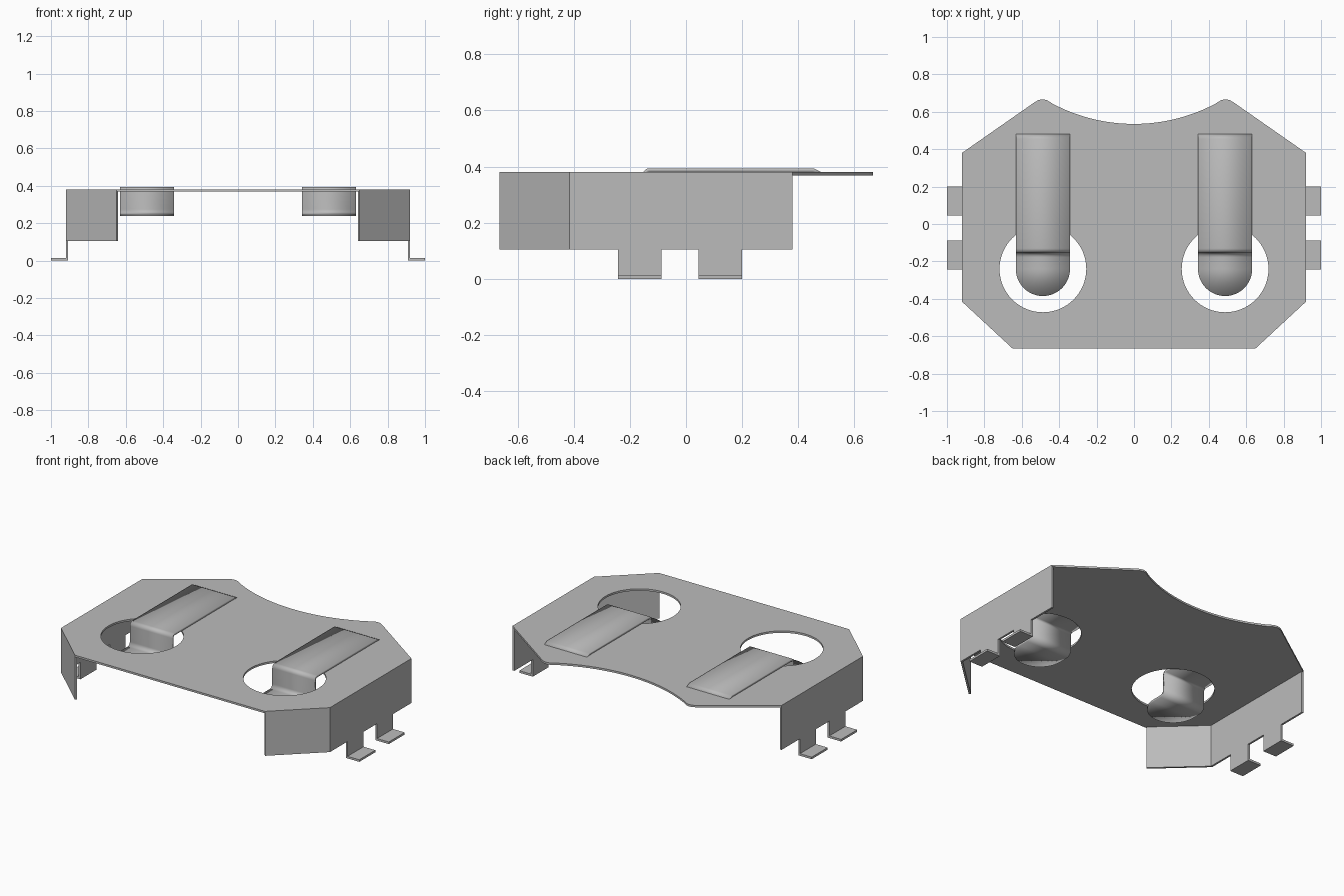
import bpy, bmesh, math
from mathutils import Vector

cube = bpy.data.objects.get("Cube")
if cube:
    bpy.data.objects.remove(cube, do_unlink=True)

steel = bpy.data.materials.new("brushed steel grey")
steel.use_nodes = True
GREY = (0.5, 0.5, 0.5, 1)
steel.diffuse_color = GREY
steel.node_tree.nodes["Principled BSDF"].inputs["Base Color"].default_value = GREY

TOP, SHEET = 0.38, 0.012      # upper face of the plate, sheet thickness
CX, HOLE_Y = 0.487, -0.24     # hole centre


def make_object(name, bm):
    bmesh.ops.recalc_face_normals(bm, faces=bm.faces)
    mesh = bpy.data.meshes.new(name)
    bm.to_mesh(mesh)
    bm.free()
    mesh.materials.append(steel)
    obj = bpy.data.objects.new(name, mesh)
    bpy.context.collection.objects.link(obj)
    return obj


def prism(name, loops, place, push):
    """Fill 2D loops (first outline, then holes) and extrude along push."""
    bm = bmesh.new()
    for loop in loops:
        vs = [bm.verts.new(place(a, b)) for a, b in loop]
        for i, v in enumerate(vs):
            bm.edges.new((v, vs[(i + 1) % len(vs)]))
    bmesh.ops.triangle_fill(bm, edges=bm.edges[:], use_beauty=True)
    new = bmesh.ops.extrude_face_region(bm, geom=bm.faces[:])["geom"]
    bmesh.ops.translate(bm, vec=Vector(push),
                        verts=[g for g in new if isinstance(g, bmesh.types.BMVert)])
    return make_object(name, bm)


def arc(cx, cy, r, a0, a1, n):
    return [(cx + r * math.cos(math.radians(a0 + (a1 - a0) * i / n)),
             cy + r * math.sin(math.radians(a0 + (a1 - a0) * i / n))) for i in range(n + 1)]


def smooth(obj):
    bpy.ops.object.select_all(action='DESELECT')
    obj.select_set(True)
    bpy.context.view_layer.objects.active = obj
    bpy.ops.object.shade_smooth_by_angle(angle=math.radians(30))


# Top plate: clipped front corners, rounded rear ears, curved rear notch, two holes
half = [(0.65, -0.665), (0.92, -0.415), (0.92, 0.38), (0.53, 0.652),
        (0.511, 0.663), (0.488, 0.667), (0.465, 0.662)]
R = 0.93
notch = arc(0, 0.535 + R, R, -90 + 27.8, -90 - 27.8, 32)
outline = half + notch + [(-x, y) for x, y in reversed(half)]
holes = [arc(s * CX, HOLE_Y, 0.232, 0, 360, 64)[:-1] for s in (1, -1)]
plate = prism("top_plate", [outline] + holes,
              lambda a, b: (a, b, TOP - SHEET), (0, 0, SHEET))
smooth(plate)

FEET = [(-0.243, -0.087), (0.045, 0.2)]
for side, s in (("left", 1), ("right", -1)):
    # Side wall with its two legs
    edge = [(0.38, TOP - SHEET), (-0.415, TOP - SHEET), (-0.415, 0.105)]
    for y0, y1 in FEET:
        edge += [(y0, 0.105), (y0, 0), (y1, 0), (y1, 0.105)]
    edge.append((0.38, 0.105))
    prism(side + "_wall", [edge], lambda a, b: (s * 0.92, a, b), (-s * SHEET, 0, 0))

    # Angled front corner wall
    corner = [(0.92, -0.415), (0.65, -0.665), (0.642, -0.656), (0.908, -0.41)]
    prism(side + "_corner_wall", [corner],
          lambda a, b: (s * a, b, 0.105), (0, 0, TOP - SHEET - 0.105))

    # Solder feet turned outwards
    for (y0, y1), pos in zip(FEET, ("front", "rear")):
        foot = [(0.92, y0), (1.0, y0), (1.0, y1), (0.92, y1)]
        prism(f"{side}_{pos}_foot", [foot], lambda a, b: (s * a, b, 0), (0, 0, 0.013))

    # Spring contact: raised strip, bend down through the hole, round tongue
    w, zt, zb, r = 0.145, 0.394, 0.25, 0.024
    path = [(0.482, TOP), (0.455, zt)]
    path += arc(-0.154 + r, zt - r, r, 90, 180, 6)
    path += arc(-0.154 - r, zb + r, r, 0, -90, 6)
    path.append((HOLE_Y, zb))
    bm = bmesh.new()
    rows = [[bm.verts.new((s * CX + d, y, z)) for d in (-w, w)] for y, z in path]
    for p, q in zip(rows, rows[1:]):
        bm.faces.new((p[0], p[1], q[1], q[0]))
    tip = [bm.verts.new((x, y, zb)) for x, y in arc(s * CX, HOLE_Y, w, 0, -180, 24)[1:-1]]
    bm.faces.new([rows[-1][0], rows[-1][1]] + tip)
    spring = make_object(side + "_spring_contact", bm)
    # Make the sheet face upwards so that it thickens downwards
    if spring.data.polygons[-1].normal.z < 0:
        spring.data.flip_normals()
    solid = spring.modifiers.new("sheet thickness", 'SOLIDIFY')
    solid.thickness = 0.013
    solid.offset = -1
    smooth(spring)
